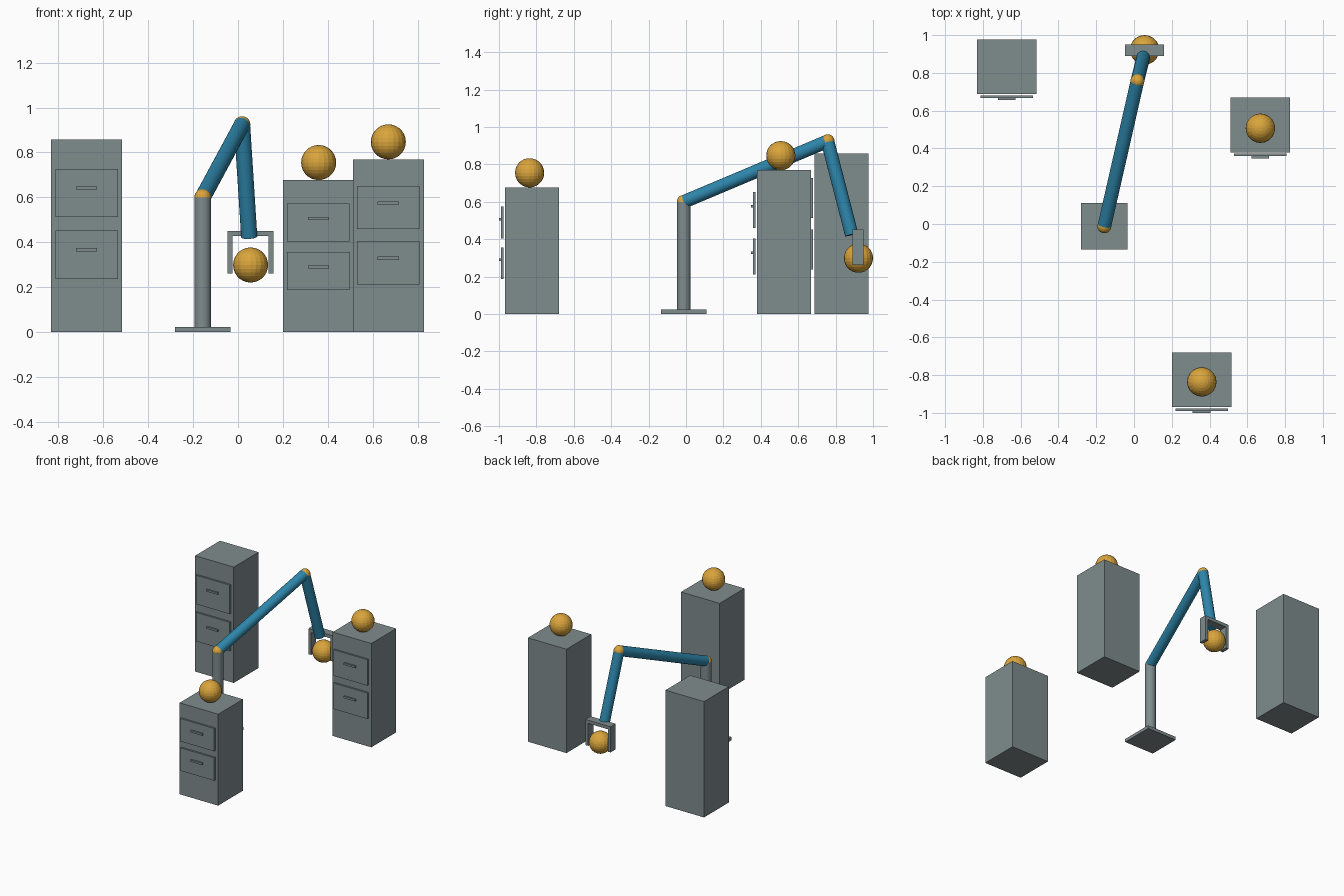
import bpy
import math
from mathutils import Vector

if "Cube" in bpy.data.objects:
    bpy.data.objects.remove(bpy.data.objects["Cube"])


def material(name, rgb):
    m = bpy.data.materials.new(name)
    m.diffuse_color = (*rgb, 1)
    m.use_nodes = True
    m.node_tree.nodes["Principled BSDF"].inputs["Base Color"].default_value = m.diffuse_color
    return m


GREY = material("steel_grey", (0.212, 0.262, 0.27))
BLUE = material("arm_blue", (0.027, 0.238, 0.407))
GOLD = material("gold", (0.70, 0.376, 0.045))


def finish(name, mat):
    ob = bpy.context.object
    ob.name = name
    ob.data.materials.append(mat)
    return ob


def box(name, lo, hi, mat=GREY):
    lo, hi = Vector(lo), Vector(hi)
    bpy.ops.mesh.primitive_cube_add(size=1, location=(lo + hi) / 2)
    bpy.context.object.scale = hi - lo
    return finish(name, mat)


def ball(name, centre, r):
    bpy.ops.mesh.primitive_uv_sphere_add(segments=20, ring_count=14, radius=r, location=centre)
    return finish(name, GOLD)


def tube(name, a, b, r, mat):
    a, b = Vector(a), Vector(b)
    bpy.ops.mesh.primitive_cylinder_add(vertices=32, radius=r, depth=(b - a).length,
                                        location=(a + b) / 2)
    ob = bpy.context.object
    ob.rotation_euler = (b - a).to_track_quat('Z', 'Y').to_euler()
    bpy.ops.object.shade_smooth_by_angle(angle=math.radians(40))
    return finish(name, mat)


def cabinet(tag, x, front, h):
    # body, then two drawer fronts with bar handles
    box(f"cabinet_{tag}", (x - 0.158, front, 0), (x + 0.158, front + 0.29, h))
    for level, zc in (("lower", 0.4015 * h), ("upper", 0.7225 * h)):
        box(f"drawer_{level}_{tag}", (x - 0.139, front - 0.02, zc - 0.125 * h),
            (x + 0.139, front - 0.007, zc + 0.125 * h))
        hz = zc + 0.026 * h
        box(f"handle_{level}_{tag}", (x - 0.047, front - 0.031, hz - 0.007),
            (x + 0.047, front - 0.018, hz + 0.007))


# Cabinets
cabinet("back_left", -0.674, 0.687, 0.858)
cabinet("front", 0.358, -0.969, 0.677)
cabinet("right", 0.669, 0.379, 0.769)

# Balls on the cabinets and in the gripper
R = 0.078
ball("ball_front", (0.359, -0.836, 0.755), R)
ball("ball_right", (0.669, 0.507, 0.847), R)
ball("ball_held", (0.056, 0.922, 0.299), R)

# Arm: base, post, two links with joint balls
shoulder = (-0.157, -0.012, 0.60)
elbow = (0.018, 0.757, 0.924)
wrist = (0.05, 0.886, 0.424)
box("base_plate", (-0.28, -0.134, 0), (-0.034, 0.11, 0.024))
tube("post", (-0.157, -0.012, 0.02), shoulder, 0.037, GREY)
tube("upper_arm", shoulder, elbow, 0.036, BLUE)
tube("forearm", elbow, wrist, 0.036, BLUE)
ball("shoulder_joint", shoulder, 0.037)
ball("elbow_joint", elbow, 0.037)

# Gripper: crossbar and two fingers
gx = 0.056
box("gripper_bar", (gx - 0.103, 0.89, 0.427), (gx + 0.103, 0.95, 0.451))
for side, s in (("left", -1), ("right", 1)):
    xs = sorted((gx + s * 0.103, gx + s * 0.08))
    box(f"gripper_finger_{side}", (xs[0], 0.89, 0.261), (xs[1], 0.95, 0.43))
